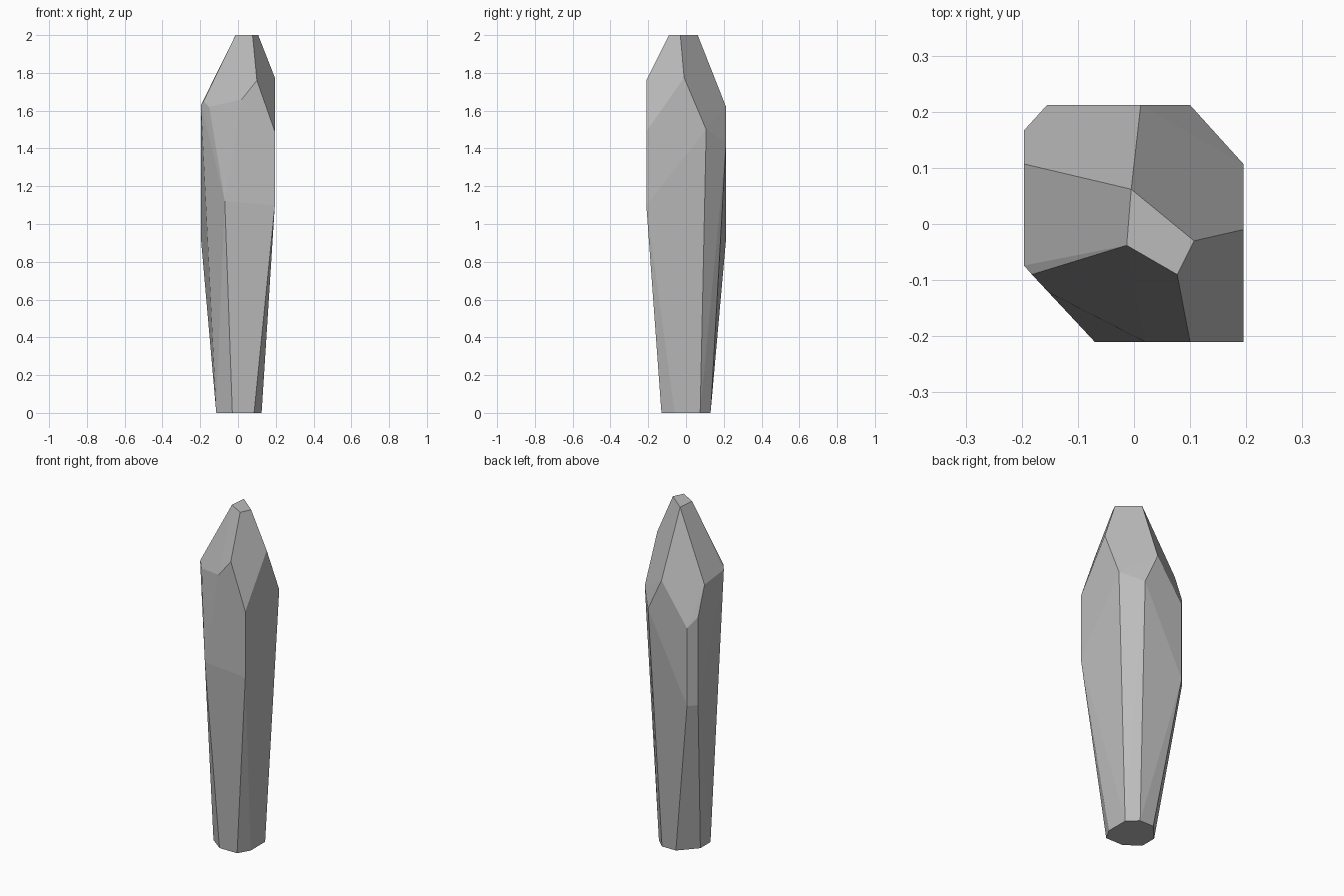
import bpy
import bmesh
from math import radians

cube = bpy.data.objects.get("Cube")
if cube:
    bpy.data.objects.remove(cube, do_unlink=True)

stone = bpy.data.materials.new("grey stone")
stone.use_nodes = True
colour = (0.5, 0.5, 0.5, 1)
stone.diffuse_color = colour
stone.node_tree.nodes["Principled BSDF"].inputs["Base Color"].default_value = colour

# Outer limits of the shaft
L, R, F, B = -0.196, 0.195, -0.21, 0.212

# Foot: flat octagon on the ground
foot = [(-0.03, -0.13), (0.085, -0.13), (0.125, -0.06), (0.125, 0.075),
        (0.066, 0.13), (-0.025, 0.13), (-0.115, 0.03), (-0.115, -0.065)]

# Waist: where the shaft stops widening
waist = [(R, F, 1.1), (-0.07, F, 1.12), (-0.155, B, 0.92), (L, 0.167, 0.92)]

# Shoulder: uneven ring where the shaft meets the cut facets
shoulder = [(R, F, 1.49), (0.10, F, 1.76), (0.02, F, 1.66), (-0.152, -0.122, 1.62),
            (-0.182, -0.09, 1.65), (L, -0.074, 1.63), (L, 0.107, 1.61), (L, 0.167, 1.44),
            (-0.155, B, 1.38), (0.012, B, 1.62), (0.10, B, 1.43), (R, 0.107, 1.5),
            (R, -0.01, 1.775)]

# Tip: small flat facet
tip = [(-0.005, 0.062), (0.107, -0.03), (0.077, -0.09), (-0.013, -0.038)]

# Wrap the rings in one convex faceted crystal
bm = bmesh.new()
points = [(x, y, 0) for x, y in foot] + waist + shoulder + [(x, y, 2) for x, y in tip]
for p in points:
    bm.verts.new(p)
hull = bmesh.ops.convex_hull(bm, input=bm.verts[:])
loose = [v for v in bm.verts if not v.link_faces]
bmesh.ops.delete(bm, geom=loose, context='VERTS')

# Merge nearly flat triangles into clean facets
bmesh.ops.dissolve_limit(bm, angle_limit=radians(1.5), verts=bm.verts[:], edges=bm.edges[:])
bmesh.ops.recalc_face_normals(bm, faces=bm.faces[:])

mesh = bpy.data.meshes.new("crystal_shard")
bm.to_mesh(mesh)
bm.free()
mesh.materials.append(stone)
crystal = bpy.data.objects.new("crystal_shard", mesh)
bpy.context.scene.collection.objects.link(crystal)
